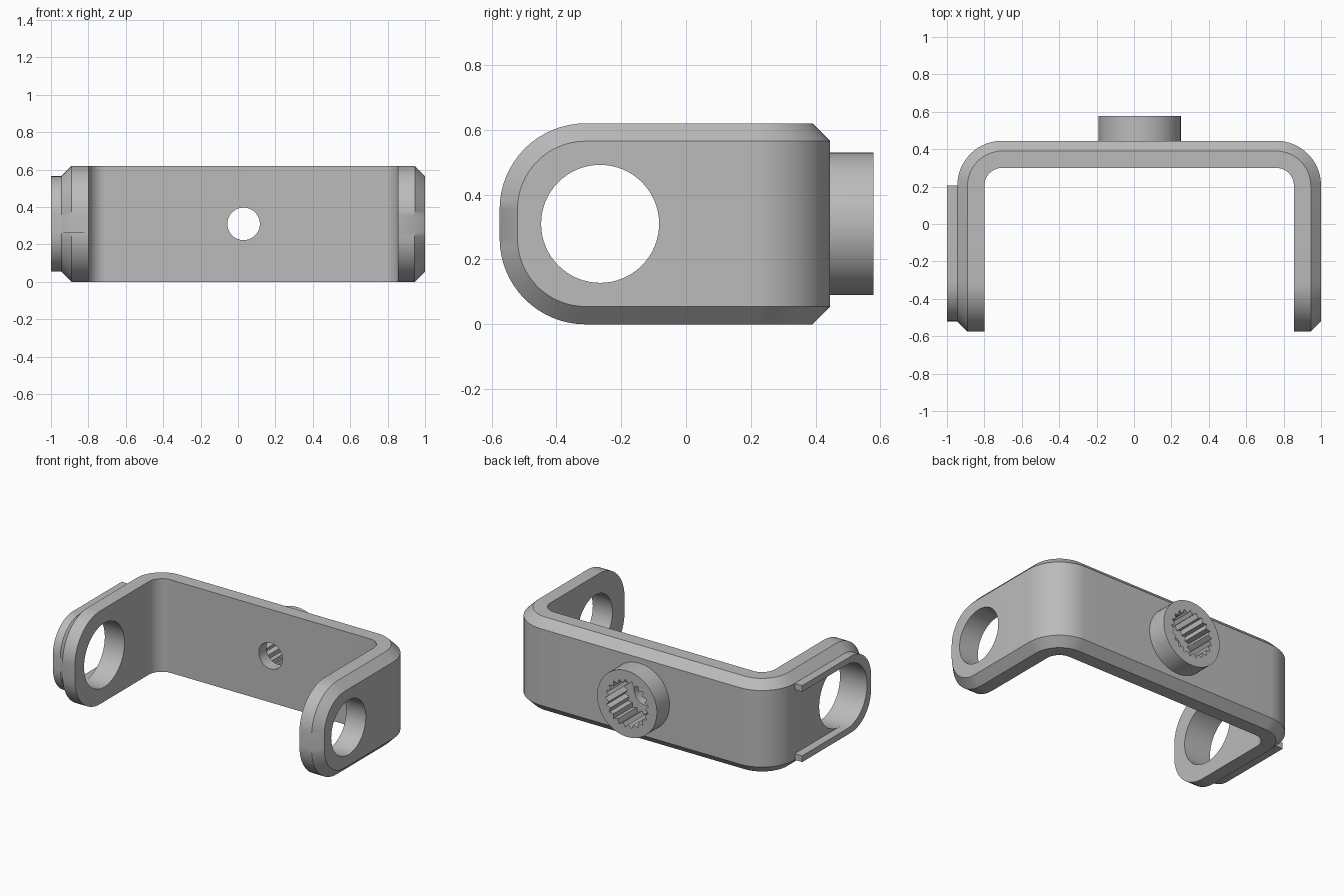
import bpy, bmesh
from math import sin, cos, pi, radians

old = bpy.data.objects.get("Cube")
if old:
    bpy.data.objects.remove(old, do_unlink=True)

grey = bpy.data.materials.new("plain_grey")
grey.use_nodes = True
COLOUR = (0.5, 0.5, 0.5, 1)
grey.diffuse_color = COLOUR
grey.node_tree.nodes["Principled BSDF"].inputs["Base Color"].default_value = COLOUR

MID_Z = 0.31          # half height of the bracket
CHAMFER = 0.055
THICK = 0.145
END_C, END_R = -0.31, 0.265    # rounded arm ends
HOLE_Y, BOSS_X = -0.265, 0.03
FLAT = MID_Z - END_R
STEPS = 16


def make_object(name, bm):
    bmesh.ops.recalc_face_normals(bm, faces=bm.faces)
    mesh = bpy.data.meshes.new(name)
    bm.to_mesh(mesh)
    bm.free()
    mesh.materials.append(grey)
    ob = bpy.data.objects.new(name, mesh)
    bpy.context.collection.objects.link(ob)
    return ob


def loft(name, rings):
    """Skin closed rings of equal size and cap both ends."""
    bm = bmesh.new()
    rows = [[bm.verts.new(p) for p in ring] for ring in rings]
    n = len(rows[0])
    for a, b in zip(rows, rows[1:]):
        for i in range(n):
            j = (i + 1) % n
            bm.faces.new((a[i], a[j], b[j], b[i]))
    bm.faces.new(rows[0])
    bm.faces.new(rows[-1])
    return make_object(name, bm)


def prism(name, pts, axis, lo, hi):
    """Extrude a profile along x (points are y, z) or y (points are x, z)."""
    place = (lambda p, d: (d, *p)) if axis == "x" else (lambda p, d: (p[0], d, p[1]))
    return loft(name, [[place(p, d) for p in pts] for d in (lo, hi)])


def circle(u, radius, n=64, tooth=0.0):
    """Circle at mid height; a tooth depth makes every other point dip inward."""
    return [(u + (radius - tooth * (i % 2)) * cos(2 * pi * i / n),
             MID_Z + (radius - tooth * (i % 2)) * sin(2 * pi * i / n)) for i in range(n)]


def combine(target, tool, operation):
    mod = target.modifiers.new(tool.name, "BOOLEAN")
    mod.object, mod.operation, mod.solver = tool, operation, "EXACT"
    bpy.context.view_layer.objects.active = target
    bpy.ops.object.modifier_apply(modifier=mod.name)
    bpy.data.objects.remove(tool, do_unlink=True)


def section(inner, mid, outer, half, half_outer):
    """Wall cross-section with chamfered outer edges."""
    top = [(*inner, MID_Z + half), (*mid, MID_Z + half), (*outer, MID_Z + half_outer)]
    return top + [(x, y, 2 * MID_Z - z) for x, y, z in reversed(top)]


def half_bracket(outer_x, side):
    """Sections from the arm tip to the end of the bent corner."""
    rings = []
    for i in range(STEPS + 1):
        a = pi / 2 * i / STEPS
        full, inset = END_R, END_R - CHAMFER
        y, yo = END_C - full * cos(a), END_C - inset * cos(a)
        rings.append(section((outer_x - side * THICK, y), (outer_x - side * CHAMFER, y),
                             (outer_x, yo), FLAT + full * sin(a), FLAT + inset * sin(a)))
    bend = 0.24
    cx, cy = outer_x - side * bend, 0.205
    for i in range(STEPS + 1):
        a = pi / 2 * i / STEPS
        pts = [(cx + side * r * cos(a), cy + r * sin(a))
               for r in (bend - THICK, bend - CHAMFER, bend)]
        rings.append(section(*pts, MID_Z, MID_Z - CHAMFER))
    return rings


# U-shaped bracket
bracket = loft("bracket", half_bracket(1.0, 1) + half_bracket(-0.945, -1)[::-1])

# Round boss on the back, toothed socket and screw hole
combine(bracket, prism("boss", circle(BOSS_X, 0.22), "y", 0.4, 0.578), "UNION")
combine(bracket, prism("socket", circle(BOSS_X, 0.16, 42, 0.025), "y", 0.38, 0.7), "DIFFERENCE")
combine(bracket, prism("screw_hole", circle(BOSS_X, 0.087, 48), "y", 0.2, 0.5), "DIFFERENCE")

# Arm holes, the right one wider
combine(bracket, prism("left_hole", circle(HOLE_Y, 0.182), "x", 0.7, 1.2), "DIFFERENCE")
combine(bracket, prism("right_hole", circle(HOLE_Y, 0.213), "x", -1.2, -0.7), "DIFFERENCE")

# Raised open rim around the right hole
BACK, RIM_R, IN_R = 0.205, END_R - CHAMFER, 0.213
outer_edge = [(BACK, FLAT + RIM_R)]
inner_edge = [(BACK, IN_R)]
for i in range(STEPS + 1):
    a = pi / 2 * (1 - i / STEPS)
    outer_edge.append((END_C - RIM_R * cos(a), FLAT + RIM_R * sin(a)))
    inner_edge.append((HOLE_Y - IN_R * cos(a), IN_R * sin(a)))
inner_edge.pop()
outline = outer_edge + [(y, -z) for y, z in reversed(outer_edge)]
outline += [(y, -z) for y, z in inner_edge] + [(HOLE_Y - IN_R, 0)] + inner_edge[::-1]
rim = prism("right_rim", [(y, MID_Z + z) for y, z in outline], "x", -1.0, -0.94)

# Smooth curves, sharp edges
bpy.ops.object.select_all(action="DESELECT")
for ob in (bracket, rim):
    ob.select_set(True)
bpy.context.view_layer.objects.active = bracket
bpy.ops.object.shade_smooth_by_angle(angle=radians(30))
